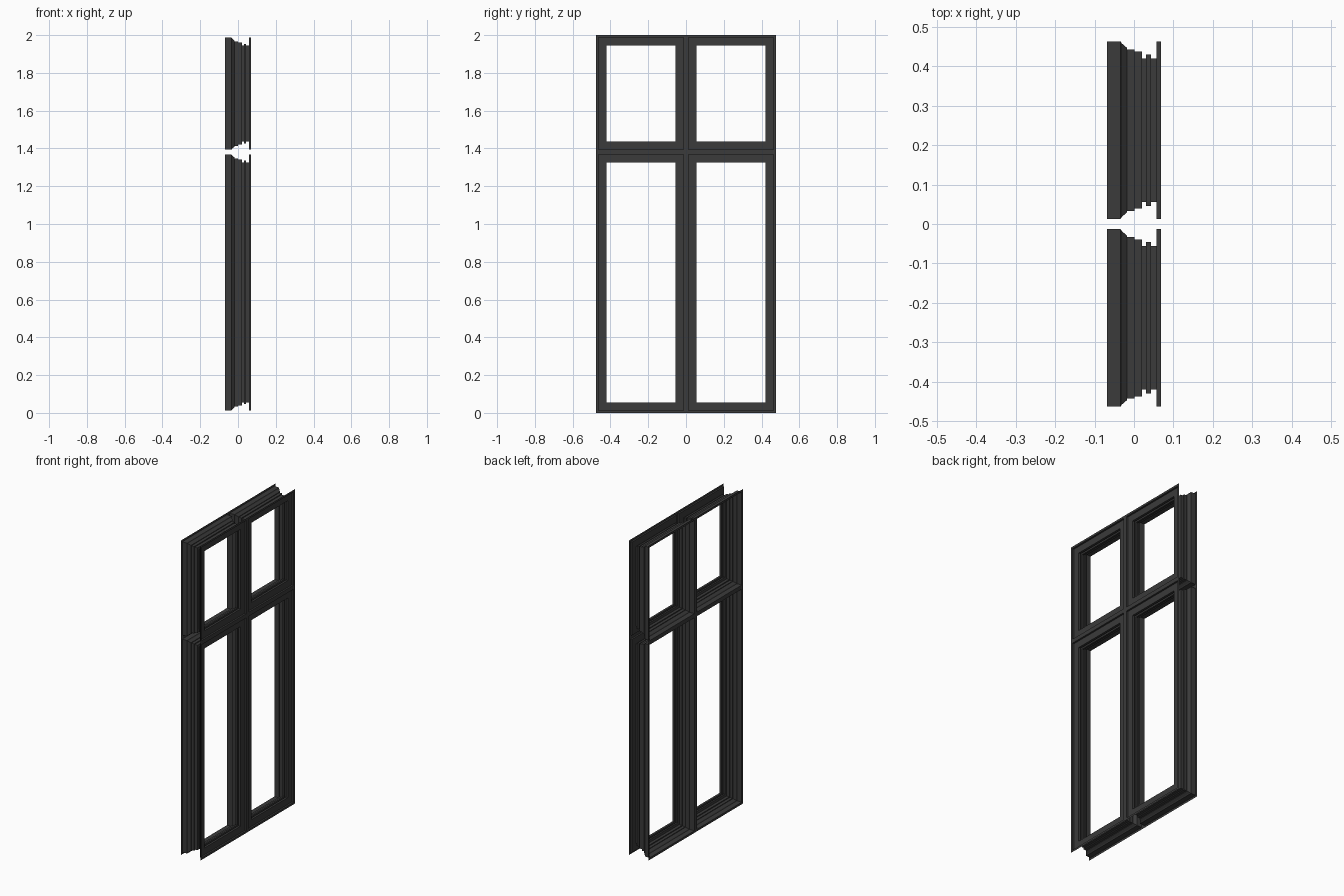
import bpy, bmesh

if "Cube" in bpy.data.objects:
    bpy.data.objects.remove(bpy.data.objects["Cube"])

# Window: four moulded frame liners swept from one open profile
HALF_W, HEIGHT, TRANSOM = 0.476, 2.0, 1.381

# (depth x, inset from the cell boundary), from the +x face to the -x face
PROFILE = [
    (0.068, 0.0), (0.068, 0.013), (0.057, 0.013),         # raised border, step to sash
    (0.057, 0.056), (0.043, 0.056), (0.043, 0.046),       # sash face and glazing groove
    (0.031, 0.046), (0.031, 0.056), (0.020, 0.056),
    (0.020, 0.039), (0.001, 0.039), (0.001, 0.033),       # stepped reveal
    (-0.018, 0.033), (-0.018, 0.029), (-0.031, 0.018),
    (-0.034, 0.013), (-0.068, 0.013), (-0.068, 0.0),      # thin border on the other face
]

paint = bpy.data.materials.new("dark_grey_paint")
paint.diffuse_color = (0.043, 0.043, 0.043, 1)
paint.use_nodes = True
paint.node_tree.nodes["Principled BSDF"].inputs["Base Color"].default_value = paint.diffuse_color


def frame(name, y0, y1, z0, z1):
    """Sweep the profile around one rectangular opening with mitred corners."""
    bm = bmesh.new()
    rings = []
    for x, d in PROFILE:
        corners = [(y0 + d, z0 + d), (y1 - d, z0 + d), (y1 - d, z1 - d), (y0 + d, z1 - d)]
        rings.append([bm.verts.new((x, y, z)) for y, z in corners])
    for a, b in zip(rings, rings[1:]):
        for j in range(4):
            k = (j + 1) % 4
            bm.faces.new((a[j], a[k], b[k], b[j]))
    mesh = bpy.data.meshes.new(name)
    bm.to_mesh(mesh)
    bm.free()
    mesh.materials.append(paint)
    bpy.context.collection.objects.link(bpy.data.objects.new(name, mesh))


# Lower casements and upper lights, left and right of the mullion
for row, z0, z1 in (("lower_casement", 0, TRANSOM), ("upper_light", TRANSOM, HEIGHT)):
    for side, y0, y1 in (("left", -HALF_W, 0), ("right", 0, HALF_W)):
        frame(f"{row}_frame_{side}", y0, y1, z0, z1)
